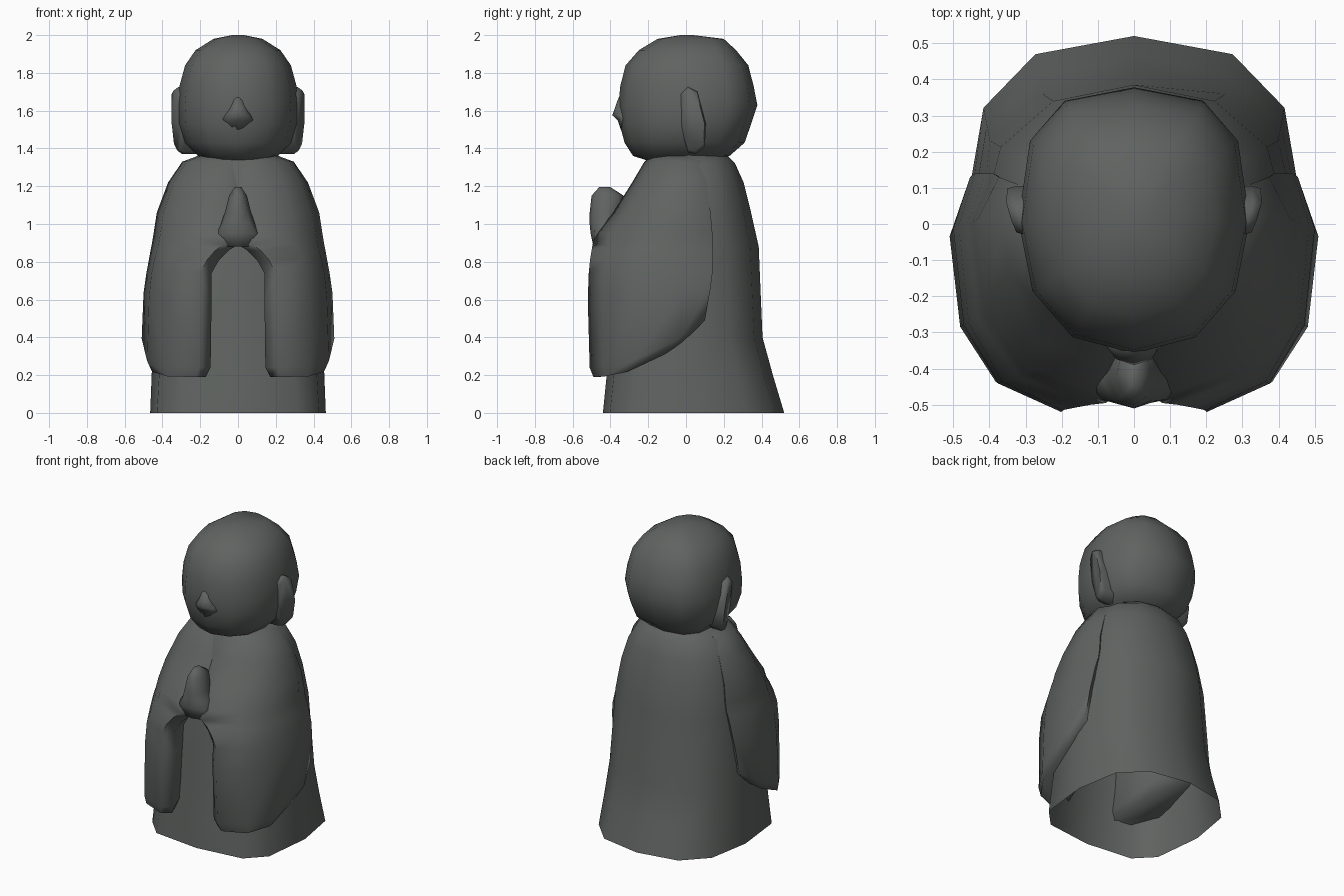
import bpy, bmesh
from math import cos, sin, tau, copysign

if "Cube" in bpy.data.objects:
    bpy.data.objects.remove(bpy.data.objects["Cube"])

STONE = (0.115, 0.125, 0.118, 1)
stone = bpy.data.materials.new("dark grey stone")
stone.use_nodes = True
stone.diffuse_color = STONE
bsdf = next(n for n in stone.node_tree.nodes if n.type == 'BSDF_PRINCIPLED')
bsdf.inputs["Base Color"].default_value = STONE
bsdf.inputs["Roughness"].default_value = 0.9


def loft(name, rings, cap_start=True, angle=1.4):
    """Skin a list of equal-length closed rings into a smooth object."""
    bm = bmesh.new()
    loops = [[bm.verts.new(p) for p in ring] for ring in rings]
    n = len(loops[0])
    for low, high in zip(loops, loops[1:]):
        for i in range(n):
            j = (i + 1) % n
            bm.faces.new((low[i], low[j], high[j], high[i]))
    if cap_start:
        bm.faces.new(loops[0][::-1])
    bm.faces.new(loops[-1])
    bmesh.ops.recalc_face_normals(bm, faces=bm.faces)
    mesh = bpy.data.meshes.new(name)
    bm.to_mesh(mesh)
    bm.free()
    mesh.materials.append(stone)
    obj = bpy.data.objects.new(name, mesh)
    bpy.context.collection.objects.link(obj)
    bpy.ops.object.select_all(action='DESELECT')
    obj.select_set(True)
    bpy.context.view_layer.objects.active = obj
    bpy.ops.object.shade_smooth_by_angle(angle=angle)


def oval(z, half_width, front, back, square_front=2.2, square_back=2.2, sides=12):
    """Horizontal ring between two depths; front and back can be squarer."""
    mid, depth = (front + back) / 2, (back - front) / 2
    ring = []
    for i in range(sides):
        c, s = cos(tau * i / sides), sin(tau * i / sides)
        power = 2 / (square_front if s < -.01 else square_back)
        cx, sy = (copysign(abs(round(v, 6)) ** power, v) for v in (c, s))
        ring.append((half_width * cx, mid + depth * sy, z))
    return ring


# Robe: an open-bottomed bell (height, half width, front, back, squareness)
robe = [(0, .465, -.44, .52, 3.6, 2.6), (.2, .457, -.42, .46, 3.2, 2.5),
        (.4, .45, -.39, .405, 3, 2.4), (.88, .42, -.35, .385, 2.8, 2.2),
        (1.08, .39, -.31, .34, 2.6, 2.2), (1.22, .345, -.26, .305, 2.4, 2.2),
        (1.32, .285, -.22, .26, 2.2, 2.2), (1.37, .20, -.19, .21, 2.2, 2.2)]
loft("robe", [oval(*r) for r in robe], cap_start=False)

# Head
head = [(1.335, .12, -.20, .14), (1.36, .21, -.28, .23), (1.43, .28, -.325, .31),
        (1.53, .315, -.352, .345), (1.63, .32, -.358, .378), (1.73, .31, -.348, .358),
        (1.84, .28, -.32, .33), (1.92, .225, -.25, .265), (1.98, .13, -.15, .20),
        (2.0, .03, -.03, .04)]
loft("head", [oval(*r, square_back=2.7) for r in head])

# Nose: a low, broad bump with a flatter underside
nose = [(1.50, .03, -.345, -.28), (1.55, .09, -.362, -.28), (1.575, .07, -.39, -.28),
        (1.61, .05, -.378, -.28), (1.67, .025, -.357, -.28)]
loft("nose", [oval(*r, square_front=2, sides=8) for r in nose], angle=1.6)

# Joined hands, pointing up and spreading at the wrists
hands = [(.88, .09, -.49, -.36), (.95, .125, -.505, -.36), (1.0, .09, -.51, -.35),
         (1.06, .07, -.51, -.34), (1.15, .047, -.50, -.33), (1.195, .018, -.46, -.40)]
loft("joined_hands", [oval(*r, sides=8) for r in hands])

# Sleeve plan: across from inner to outer, then front to back
plan = [(0, .08), (.17, 0), (.65, .12), (.92, .37), (1, .78), (.87, 1), (.2, .7)]
# Sleeve levels: height, inner x, outer x, front, back, rise towards the back
sleeve = [(.19, .17, .48, -.49, .0, .2), (.24, .145, .51, -.51, .10, .25),
          (.6, .14, .50, -.52, .13, .06), (.74, .14, .485, -.515, .14, 0),
          (.81, .10, .472, -.508, .14, 0), (.86, .05, .463, -.50, .14, 0),
          (.89, 0, .457, -.495, .14, 0), (.95, 0, .447, -.475, .14, 0),
          (1.06, 0, .43, -.385, .13, 0), (1.22, 0, .37, -.285, .11, 0),
          (1.33, 0, .295, -.22, .08, 0), (1.365, 0, .20, -.18, .05, 0)]

# Ear outline (depth, height), long lobe at the bottom
ear = [(-.03, 1.69), (-.03, 1.52), (.01, 1.38), (.05, 1.37),
       (.10, 1.41), (.105, 1.53), (.06, 1.70), (.01, 1.725)]

for side, s in (("left", 1), ("right", -1)):
    rings = [[(s * (xi + u * (xo - xi)), yf + v * (yb - yf), z + rise * v * v)
              for u, v in plan] for z, xi, xo, yf, yb, rise in sleeve]
    loft(side + "_sleeve", rings, angle=1.2)

    # The ear leans inwards towards the lobe and flares out at the back
    def ear_ring(x, size, flare):
        return [(s * (x + .09 * (z - 1.7) + flare * (y - .05)),
                 .035 + (y - .035) * size, 1.55 + (z - 1.55) * size) for y, z in ear]
    loft(side + "_ear", [ear_ring(.24, 1, 0), ear_ring(.325, 1, .3),
                         ear_ring(.35, .9, .3)])
